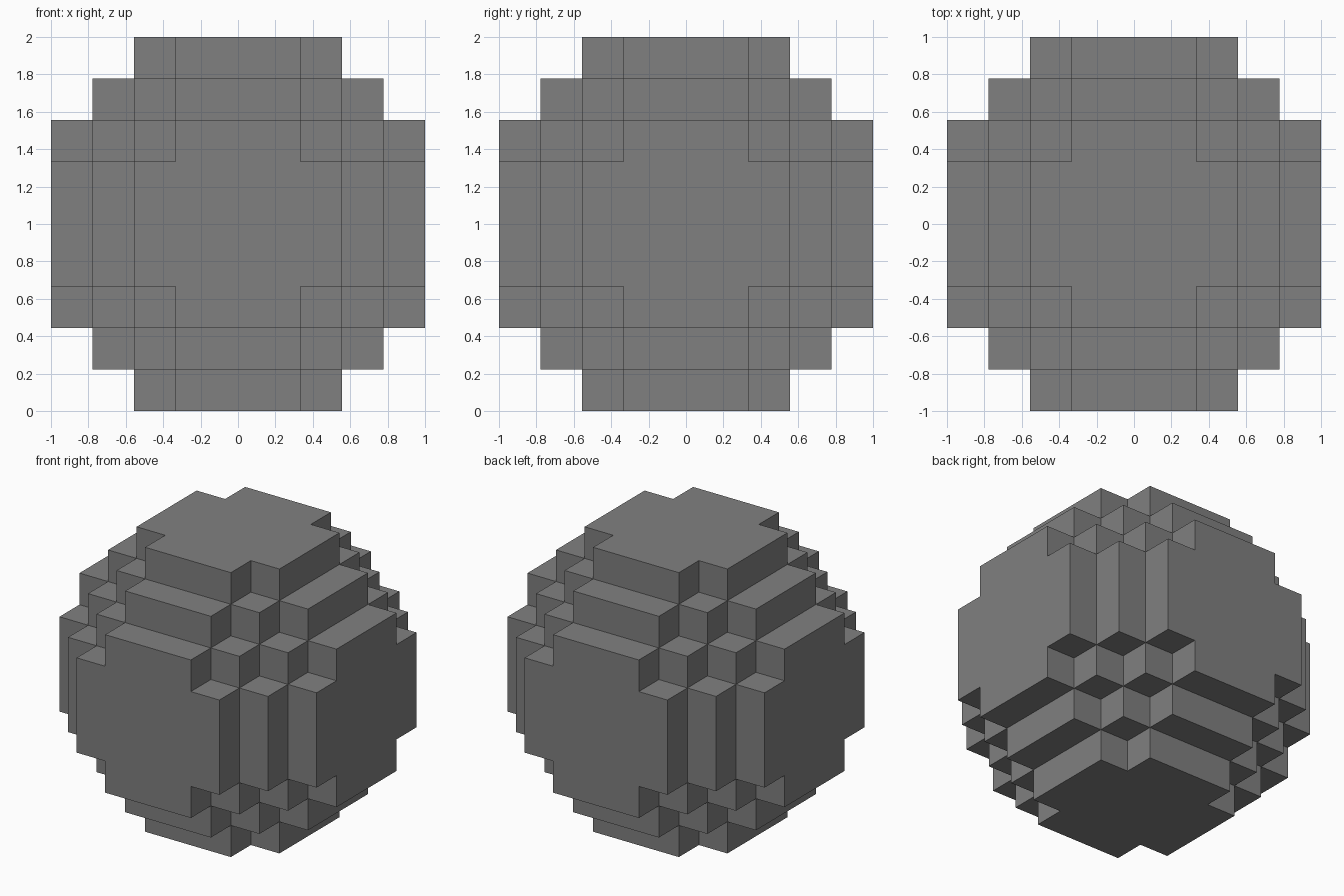
import bpy
import bmesh
from itertools import product
from mathutils import Vector

default = bpy.data.objects.get("Cube")
if default:
    bpy.data.objects.remove(default, do_unlink=True)

CELLS = 9                # blocks along each axis
SIZE = 2 / CELLS         # edge of one block
HALF = CELLS // 2
LIMIT = 21               # squared radius, in blocks


def filled(cell):
    return cell.length_squared < LIMIT + 0.5


# Plain grey material
grey = bpy.data.materials.new("grey")
grey.use_nodes = True
colour = (0.216, 0.216, 0.216, 1)
grey.diffuse_color = colour
grey.node_tree.nodes["Principled BSDF"].inputs["Base Color"].default_value = colour

# Stepped ball: add only the exposed side of each block
bm = bmesh.new()
steps = range(-HALF, HALF + 1)
for cell in map(Vector, product(steps, repeat=3)):
    if not filled(cell):
        continue
    for axis, sign in product(range(3), (-1, 1)):
        normal, u = Vector(), Vector()
        normal[axis] = sign
        u[(axis + 1) % 3] = 1
        if filled(cell + normal):
            continue
        v = normal.cross(u)
        middle = cell + normal / 2
        corners = [middle + (u * a + v * b) / 2
                   for a, b in ((-1, -1), (1, -1), (1, 1), (-1, 1))]
        bm.faces.new([bm.verts.new(c * SIZE + Vector((0, 0, 1))) for c in corners])

# Weld the sides and merge flat regions into single faces
bmesh.ops.remove_doubles(bm, verts=bm.verts, dist=0.001)
bmesh.ops.dissolve_limit(bm, angle_limit=0.01, verts=bm.verts, edges=bm.edges)
bmesh.ops.recalc_face_normals(bm, faces=bm.faces)

mesh = bpy.data.meshes.new("stepped_ball")
bm.to_mesh(mesh)
bm.free()
mesh.materials.append(grey)
ball = bpy.data.objects.new("stepped_ball", mesh)
bpy.context.collection.objects.link(ball)
